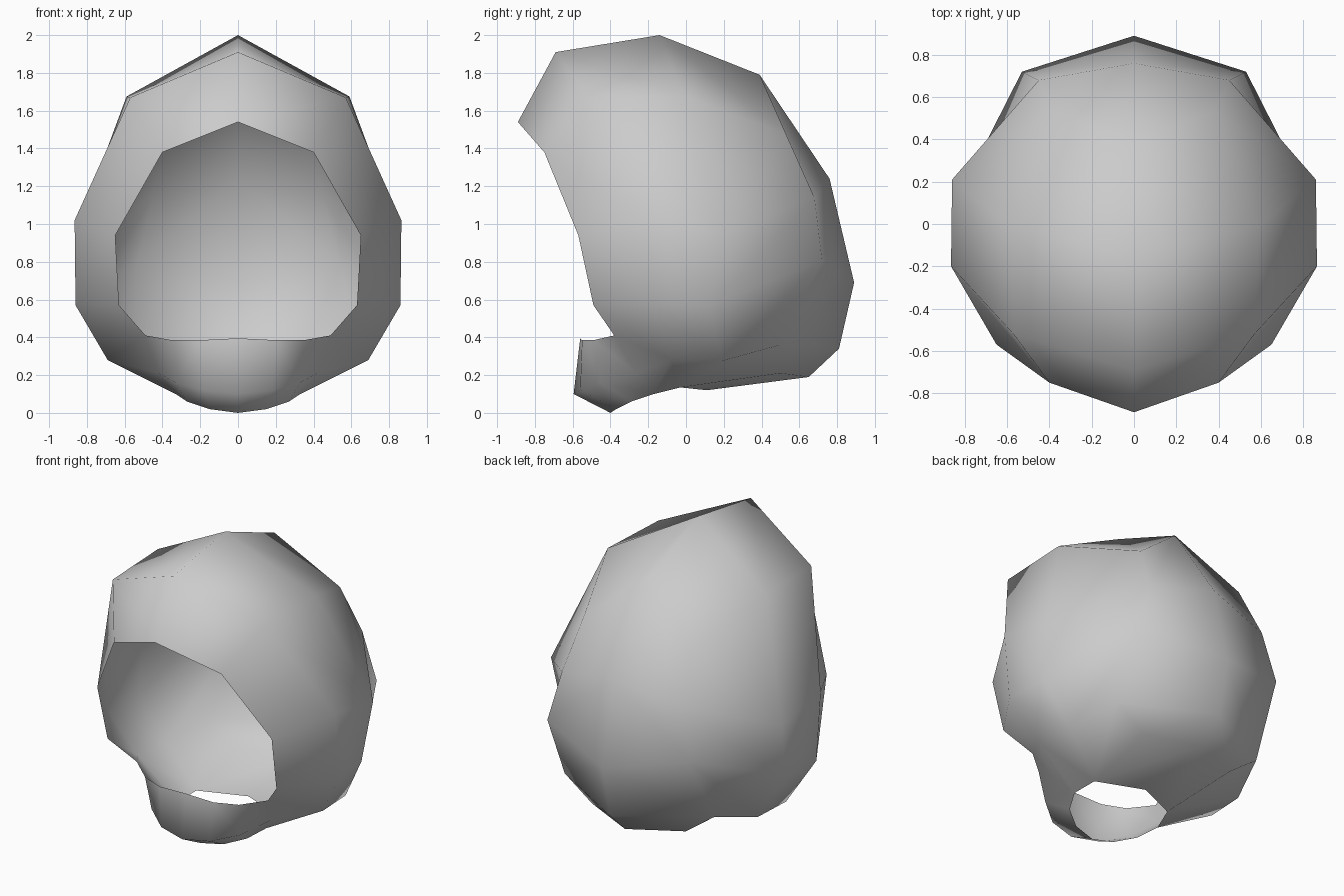
import bpy
import bmesh
from mathutils import Vector

default_cube = bpy.data.objects.get("Cube")
if default_cube:
    bpy.data.objects.remove(default_cube, do_unlink=True)


def make_material(name, colour):
    material = bpy.data.materials.new(name)
    material.use_nodes = True
    material.diffuse_color = colour
    material.node_tree.nodes["Principled BSDF"].inputs["Base Color"].default_value = colour
    return material


def loft(mesh, *rows):
    """Join neighbouring rows of points with quads."""
    for row, following in zip(rows, rows[1:]):
        for i in range(len(row) - 1):
            corners = (row[i], row[i + 1], following[i + 1], following[i])
            mesh.faces.new([mesh.verts.new(point) for point in corners])


# Left half of the three rings from the face opening to the widest part,
# each running from the crown down to the jaw
opening = [(0, -.89, 1.54), (.4, -.75, 1.38), (.65, -.57, .94), (.63, -.49, .57), (.49, -.38, .41)]
brow = [(0, -.69, 1.91), (.57, -.52, 1.67), (.865, -.2, 1.02), (.86, -.16, .57), (.69, -.08, .28)]
crown = [(0, -.14, 2), (.59, -.01, 1.675), (.86, .21, .95), (.83, .13, .57), (.67, .19, .275)]

# Back of the hood: centre line and the line beside it, from crown to neck
neck_side = (.29, -.03, .135)
back_centre = [crown[0], (0, .39, 1.79), (0, .76, 1.24), (0, .89, .69),
               (0, .81, .34), (0, .65, .19), (0, .11, .12)]
back_side = [crown[1], (.39, .53, 1.475), (.45, .68, 1.14), (.53, .72, .81),
             (.555, .5, .36), (.35, .5, .21), neck_side]

# Chin band, each row from the centre to the jaw
chin_top = [(0, -.56, .395), (.2, -.55, .385), (.35, -.49, .385), opening[-1]]
chin_middle = [(0, -.595, .1), (.18, -.56, .12), (.33, -.45, .16), (.42, -.26, .21)]
chin_bottom = [(0, -.4, 0), (.15, -.37, .02), (.27, -.29, .06), (.33, -.17, .1)]

half = bmesh.new()
loft(half, opening, brow, crown)
loft(half, back_centre, back_side)
loft(half, back_side[1:-1], crown[1:] + [neck_side])
loft(half, [opening[-1], brow[-1], crown[-1]], [chin_middle[-1], chin_bottom[-1], neck_side])
loft(half, chin_top, chin_middle, chin_bottom)
bmesh.ops.remove_doubles(half, verts=half.verts, dist=.0005)

# Point the surface outwards
bmesh.ops.recalc_face_normals(half, faces=half.faces)
middle = Vector((0, 0, 1))
if sum(face.normal.dot(face.calc_center_median() - middle) for face in half.faces) < 0:
    bmesh.ops.reverse_faces(half, faces=half.faces)
for face in half.faces:
    face.smooth = True

hood_mesh = bpy.data.meshes.new("hood")
half.to_mesh(hood_mesh)
half.free()
hood_mesh.materials.append(make_material("light grey", (.6, .6, .6, 1)))

hood = bpy.data.objects.new("hood", hood_mesh)
bpy.context.collection.objects.link(hood)

# Mirror the half across the centre line
mirror = hood.modifiers.new("mirror", "MIRROR")
mirror.use_clip = True
mirror.merge_threshold = .001
